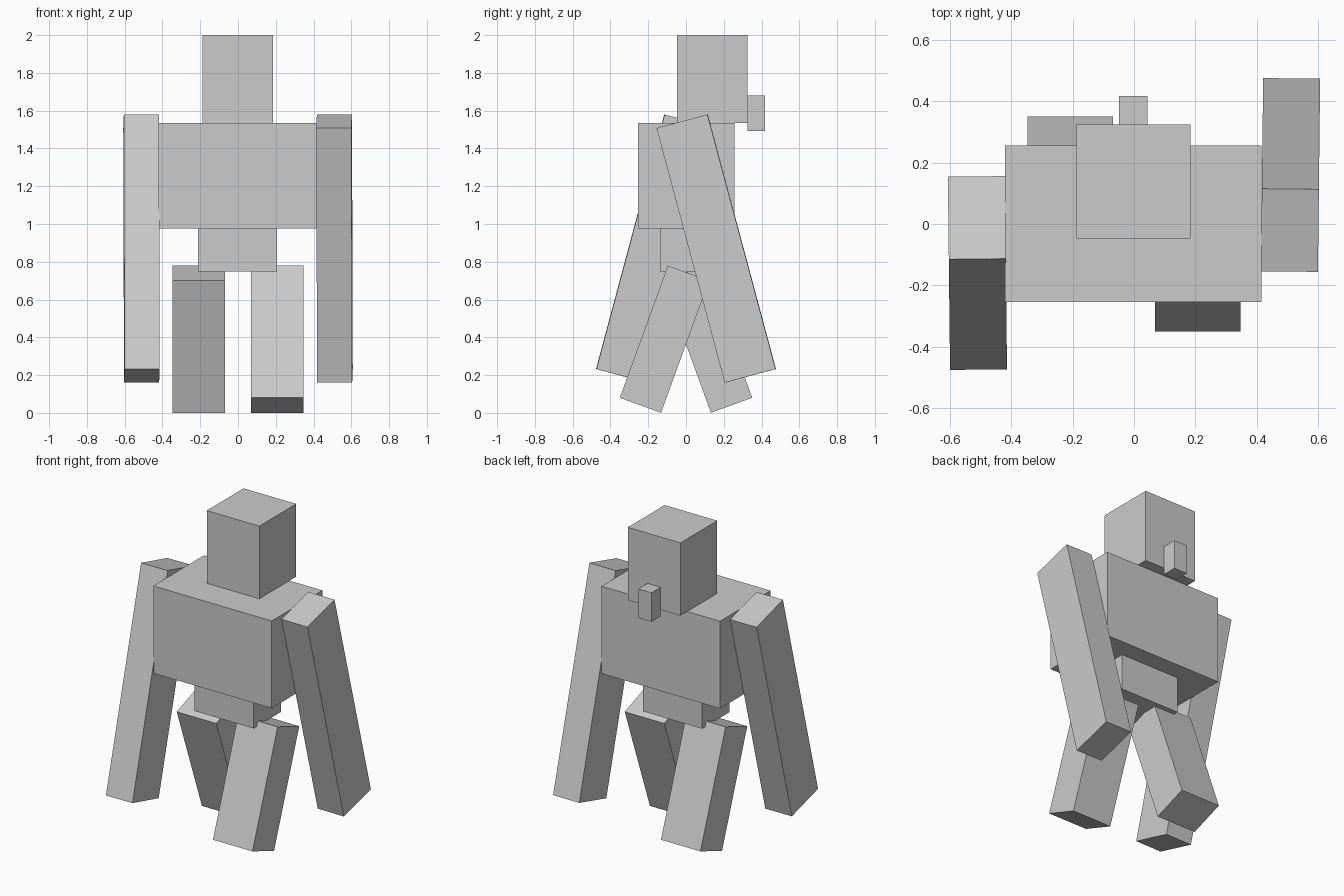
import bpy
from math import radians
from mathutils import Matrix, Vector

cube = bpy.data.objects.get("Cube")
if cube:
    bpy.data.objects.remove(cube, do_unlink=True)

# One plain grey for the whole figure
GREY = (0.6, 0.6, 0.6, 1)
grey = bpy.data.materials.new("plain_grey")
grey.use_nodes = True
grey.diffuse_color = GREY
grey.node_tree.nodes["Principled BSDF"].inputs["Base Color"].default_value = GREY

UNIT = 0.0465  # edge of one block unit


def block(name, units, centre, tilt=0, yaw=0):
    """Box sized in block units, tilted about x and then turned about z."""
    bpy.ops.mesh.primitive_cube_add(size=1)
    ob = bpy.context.object
    ob.name = ob.data.name = name
    ob.data.transform(Matrix.Diagonal((*(Vector(units) * UNIT), 1)))
    ob.location = centre
    ob.rotation_euler = (radians(tilt), 0, radians(yaw))
    ob.data.materials.append(grey)
    return ob


# Head and trunk
block("head", (8, 8, 10), (-0.002, 0.139, 1.767))
block("nose", (2, 2, 4), (-0.002, 0.371, 1.586))
block("torso", (18, 11, 12), (-0.002, 0.001, 1.256))
block("waist", (9, 6, 5), (-0.002, 0.001, 0.864))

# Limbs swing in opposite directions on each side
for side, s in (("left", 1), ("right", -1)):
    block(side + "_arm", (4, 6, 30), (s * 0.511, s * 0.16, 0.87), s * 15, -s * 0.65)
    block(side + "_leg", (6, 5, 16), (s * 0.208, -s * 0.114, 0.39), -s * 20)
